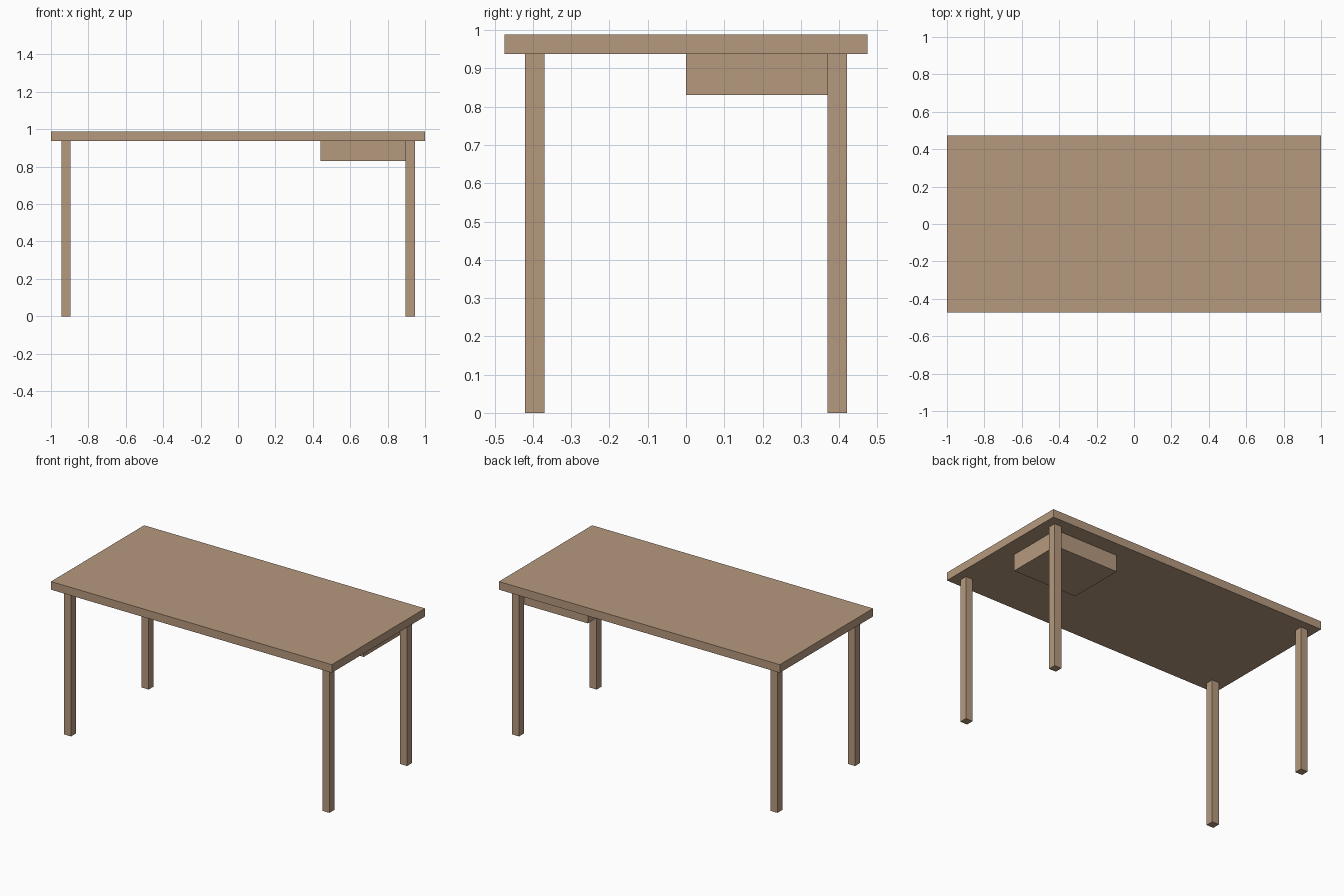
import bpy

if "Cube" in bpy.data.objects:
    bpy.data.objects.remove(bpy.data.objects["Cube"])

wood = bpy.data.materials.new("wood")
wood.diffuse_color = (0.47, 0.32, 0.21, 1)
wood.use_nodes = True
wood.node_tree.nodes["Principled BSDF"].inputs["Base Color"].default_value = wood.diffuse_color


def box(name, lo, hi):
    """Axis-aligned box between two opposite corners."""
    centre = [(a + b) / 2 for a, b in zip(lo, hi)]
    size = [b - a for a, b in zip(lo, hi)]
    bpy.ops.mesh.primitive_cube_add(size=1, location=centre)
    ob = bpy.context.object
    ob.name = name
    ob.scale = size
    bpy.ops.object.transform_apply(location=False, rotation=False, scale=True)
    ob.data.materials.append(wood)
    return ob


TOP_Z, UNDER_Z = 0.989, 0.937
LEG_X, LEG_Y, LEG_HALF = 0.92, 0.395, 0.025

# Table top
box("table_top", (-1, -0.474, UNDER_Z), (1, 0.474, TOP_Z))

# Four square legs
for side_x, sx in (("left", -1), ("right", 1)):
    for side_y, sy in (("front", -1), ("back", 1)):
        x, y = sx * LEG_X, sy * LEG_Y
        box(f"{side_y}_{side_x}_leg",
            (x - LEG_HALF, y - LEG_HALF, 0),
            (x + LEG_HALF, y + LEG_HALF, UNDER_Z))

# Drawer box under the top, its corner meeting the back right leg
box("drawer", (0.44, 0, 0.83),
    (LEG_X - LEG_HALF, LEG_Y - LEG_HALF, UNDER_Z))
